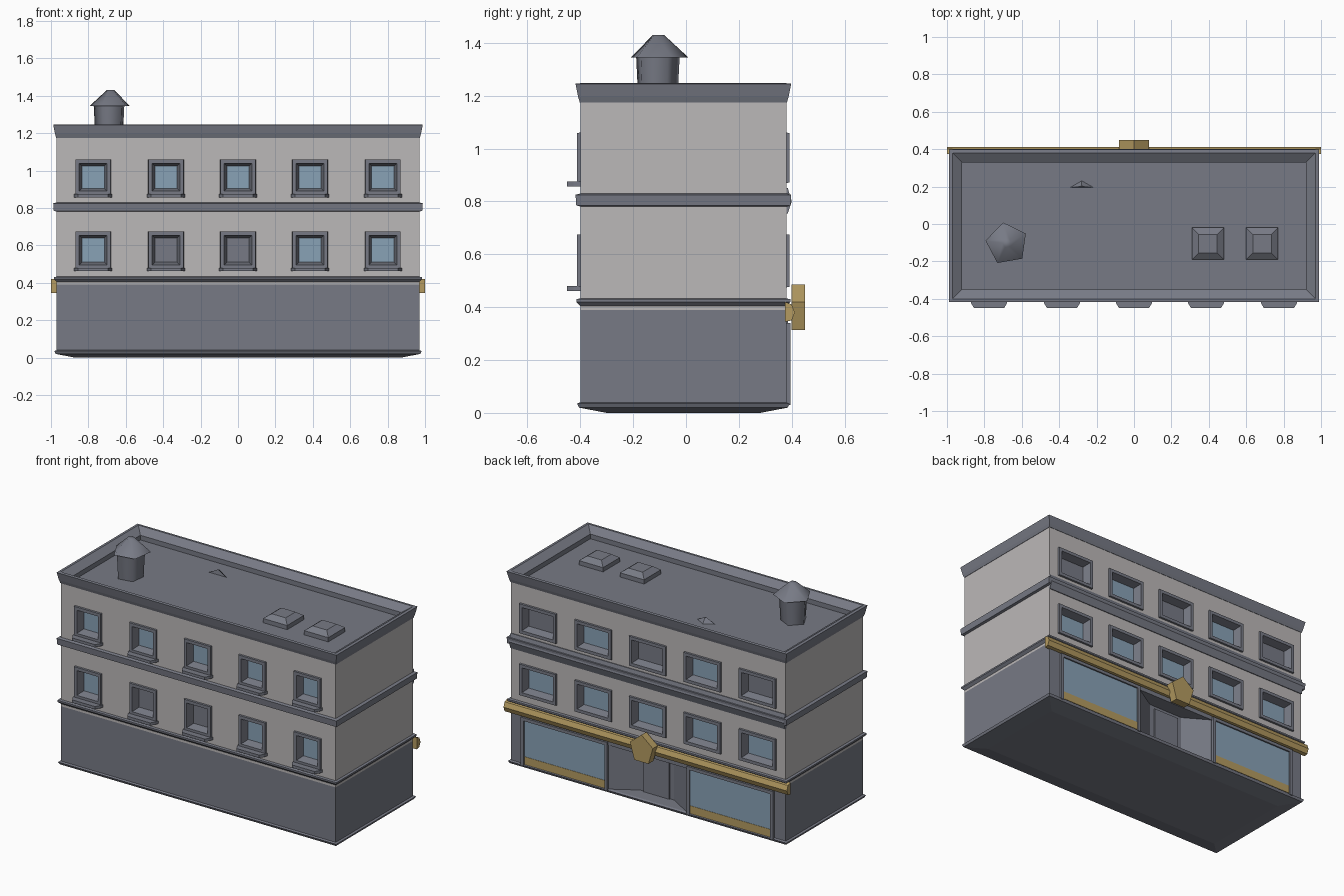
import bpy, bmesh, math
from mathutils import Matrix

if "Cube" in bpy.data.objects:
    bpy.data.objects.remove(bpy.data.objects["Cube"], do_unlink=True)


def material(name, rgb):
    m = bpy.data.materials.new(name)
    m.use_nodes = True
    m.diffuse_color = (*rgb, 1)
    m.node_tree.nodes["Principled BSDF"].inputs["Base Color"].default_value = (*rgb, 1)
    return m


WALL = material("pale stone", (0.50, 0.48, 0.48))
TRIM = material("slate grey", (0.185, 0.195, 0.235))
GLASS = material("blue glass", (0.25, 0.36, 0.47))
GOLD = material("gold", (0.46, 0.33, 0.12))

HX, FRONT, BACK = 0.97, -0.40, 0.38   # wall planes


def finish(name, bm, *mats, fix=True):
    if fix:
        bmesh.ops.recalc_face_normals(bm, faces=bm.faces)
    me = bpy.data.meshes.new(name)
    bm.to_mesh(me)
    bm.free()
    for m in mats:
        me.materials.append(m)
    ob = bpy.data.objects.new(name, me)
    bpy.context.collection.objects.link(ob)
    return ob


def loft(name, loops, mat, caps=True, closed=False):
    """Join matching point loops into one skin."""
    bm = bmesh.new()
    rows = [[bm.verts.new(p) for p in loop] for loop in loops]
    pairs = list(zip(rows, rows[1:])) + ([(rows[-1], rows[0])] if closed else [])
    for a, b in pairs:
        for i in range(len(a)):
            j = (i + 1) % len(a)
            bm.faces.new((a[i], a[j], b[j], b[i]))
    if caps and not closed:
        bm.faces.new(rows[0])
        bm.faces.new(rows[-1])
    return finish(name, bm, mat)


def rect(x0, x1, y0, y1, z):
    return [(x0, y0, z), (x1, y0, z), (x1, y1, z), (x0, y1, z)]


def box(name, x0, x1, y0, y1, z0, z1, mat):
    return loft(name, [rect(x0, x1, y0, y1, z) for z in (z0, z1)], mat)


def wrap(out, z):
    """Rectangle around the walls, pushed outward by out."""
    return rect(-HX - out, HX + out, FRONT - out, BACK + out, z)


def moulding(name, profile, closed=False):
    return loft(name, [wrap(o, z) for o, z in profile], TRIM, closed=closed)


def cone(name, sides, r0, r1, x, y, z0, z1, turn, mat):
    bm = bmesh.new()
    bmesh.ops.create_cone(bm, cap_ends=True, segments=sides, radius1=r0, radius2=r1, depth=z1 - z0,
                          matrix=Matrix.Translation((x, y, (z0 + z1) / 2)) @ Matrix.Rotation(turn, 4, "Z"))
    ob = finish(name, bm, mat)
    bpy.ops.object.select_all(action="DESELECT")
    ob.select_set(True)
    bpy.context.view_layer.objects.active = ob
    bpy.ops.object.shade_smooth_by_angle(angle=math.radians(75))


# Upper walls: each long side is a grid whose window cells are inset into frames and panes
CENTRES = [-0.775, -0.385, 0, 0.385, 0.775]
ROWS = [0.39, 0.475, 0.675, 0.87, 1.06, 1.19]


def facade(bm, y, width, side, blanks):
    xs = sorted([-HX, HX] + [c + s * width / 2 for c in CENTRES for s in (-1, 1)])
    grid = [[bm.verts.new((x, y, z)) for x in xs] for z in ROWS]
    cells = {}
    for r in range(len(ROWS) - 1):
        for c in range(len(xs) - 1):
            quad = [grid[r][c], grid[r][c + 1], grid[r + 1][c + 1], grid[r + 1][c]]
            f = bm.faces.new(quad if side < 0 else quad[::-1])
            if r % 2 and c % 2:
                cells[f] = (r // 2, c // 2)
    bm.normal_update()
    panes = list(cells)
    for thick, depth in ((0.001, 0.012), (0.02, 0.0), (0.014, -0.05)):
        new = bmesh.ops.inset_individual(bm, faces=panes, thickness=thick, depth=depth,
                                         use_even_offset=True)["faces"]
        for f in new:
            if f not in cells:
                f.material_index = 1
    for f, key in cells.items():
        f.material_index = 1 if key in blanks else 2


bm = bmesh.new()
facade(bm, FRONT, 0.19, -1, {(0, 1), (0, 2)})
facade(bm, BACK, 0.26, 1, {(1, 0), (1, 2), (1, 4)})
for s in (-1, 1):
    ends = [bm.verts.new((s * HX, y, z)) for y, z in
            ((FRONT, ROWS[0]), (BACK, ROWS[0]), (BACK, ROWS[-1]), (FRONT, ROWS[-1]))]
    bm.faces.new(ends if s > 0 else ends[::-1])
finish("upper_walls", bm, WALL, TRIM, GLASS, fix=False)

# Ground floor with a splayed entrance recess
plan = [(-HX, FRONT), (HX, FRONT), (HX, BACK), (0.27, BACK), (0.12, 0.29),
        (-0.12, 0.29), (-0.27, BACK), (-HX, BACK)]
loft("ground_floor", [[(x, y, z) for x, y in plan] for z in (0.03, 0.39)], TRIM)
box("entrance_door", -0.09, 0.09, 0.28, 0.298, 0.04, 0.30, TRIM)
box("entrance_lintel", -0.28, 0.28, 0.28, BACK + 0.005, 0.32, 0.39, TRIM)

# Shop windows
for s, label in ((-1, "right"), (1, "left")):
    a, b = sorted((s * 0.29, s * 0.88))
    box(f"shop_glass_{label}", a, b, BACK, BACK + 0.006, 0.09, 0.32, GLASS)
    box(f"shop_gold_panel_{label}", a, b, BACK, BACK + 0.008, 0.04, 0.09, GOLD)
    for x in (a, b):
        box(f"shop_jamb_{label}", x - 0.01, x + 0.01, BACK - 0.01, BACK + 0.015, 0.03, 0.34, TRIM)
    box(f"shop_head_{label}", a, b, BACK - 0.01, BACK + 0.015, 0.32, 0.34, TRIM)

# Gold fascia and its five-sided sign
fascia = [(0.375, 0.345), (0.40, 0.35), (0.412, 0.38), (0.40, 0.41), (0.375, 0.42)]
loft("shop_fascia", [[(x, y, z) for y, z in fascia] for x in (-1, 1)], GOLD)
star = [math.radians(90 + 72 * i) for i in range(5)]
loft("hanging_sign", [[(0.085 * math.cos(a), y, 0.39 + 0.095 * math.sin(a)) for a in star]
                      for y in (0.40, 0.45)], GOLD)

# Horizontal mouldings
moulding("plinth", [(-0.10, 0.0), (0.005, 0.02), (0.012, 0.035), (0.0, 0.04)])
moulding("ground_floor_ledge", [(-0.02, 0.385), (0.015, 0.42), (0.015, 0.43), (-0.02, 0.437)])
moulding("middle_band", [(-0.02, 0.775), (0.015, 0.785), (0.018, 0.825), (-0.02, 0.835)])
loft("back_band", [[(x, y, z) for y, z in ((0.37, 0.755), (0.385, 0.755), (0.40, 0.80), (0.385, 0.85), (0.37, 0.85))]
                   for x in (-HX, HX)], TRIM)
moulding("cornice", [(-0.05, 1.17), (0.002, 1.175), (0.008, 1.195), (0.018, 1.245),
                     (0.0, 1.247), (-0.05, 1.215)], closed=True)

# Front window sills, narrowing outward
for row, z in (("lower", 0.462), ("upper", 0.857)):
    for c in CENTRES:
        sill = [(c - 0.105, FRONT + 0.01), (c - 0.095, -0.425), (c - 0.08, -0.45),
                (c + 0.08, -0.45), (c + 0.095, -0.425), (c + 0.105, FRONT + 0.01)]
        loft(f"{row}_sill", [[(x, y, h) for x, y in sill] for h in (z, z + 0.018)], TRIM)

# Roof deck, skylights, vent and chimney
box("roof_deck", -0.95, 0.95, -0.38, 0.36, 1.165, 1.185, TRIM)
for x in (0.395, 0.685):
    loft("roof_hatch", [rect(x - r, x + r, -0.105 - r, -0.105 + r, z)
                        for r, z in ((0.085, 1.18), (0.085, 1.212), (0.05, 1.238))], TRIM)
loft("roof_vent", [[(-0.35, 0.195, 1.18), (-0.21, 0.195, 1.18), (-0.28, 0.235, 1.18)],
                   [(-0.285, 0.20, 1.215), (-0.275, 0.20, 1.215), (-0.28, 0.21, 1.215)]], TRIM)
turn = math.radians(-62)
cone("chimney_shaft", 5, 0.078, 0.088, -0.685, -0.11, 1.17, 1.36, turn, TRIM)
cone("chimney_cap", 5, 0.115, 0.022, -0.68, -0.105, 1.345, 1.43, turn, TRIM)
